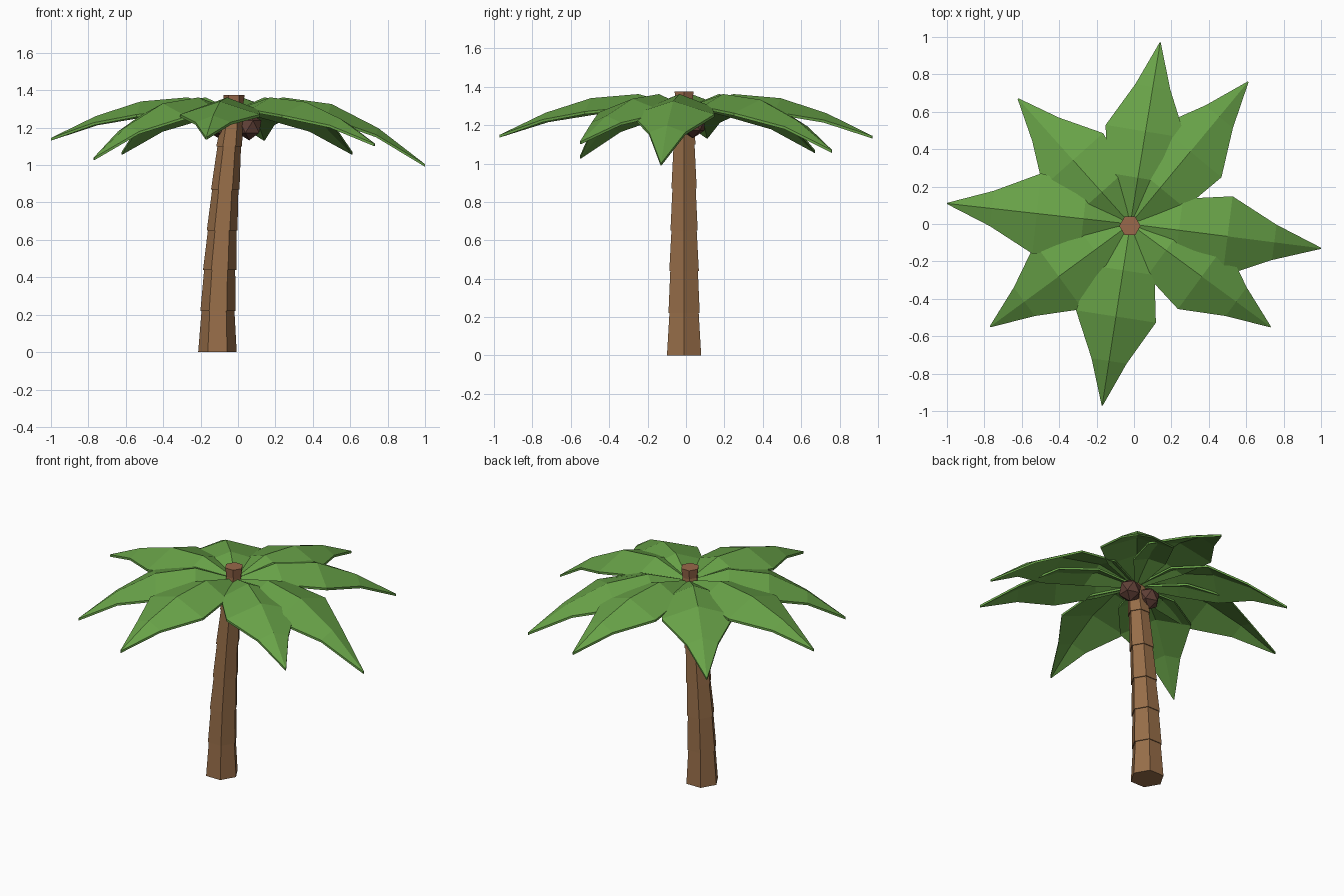
import bpy, bmesh, math
from mathutils import Vector

if "Cube" in bpy.data.objects:
    bpy.data.objects.remove(bpy.data.objects["Cube"])


def material(name, rgb):
    m = bpy.data.materials.new(name)
    m.diffuse_color = (*rgb, 1)
    m.use_nodes = True
    m.node_tree.nodes["Principled BSDF"].inputs["Base Color"].default_value = m.diffuse_color
    return m


BARK = material("bark brown", (0.31, 0.155, 0.066))
CROWN = material("crown brown", (0.32, 0.14, 0.07))
LEAF = material("leaf green", (0.138, 0.36, 0.064))
NUT = material("nut brown", (0.115, 0.05, 0.037))


def add_object(name, bm, mat):
    bmesh.ops.recalc_face_normals(bm, faces=bm.faces[:])
    mesh = bpy.data.meshes.new(name)
    bm.to_mesh(mesh)
    bm.free()
    mesh.materials.append(mat)
    ob = bpy.data.objects.new(name, mesh)
    bpy.context.collection.objects.link(ob)
    return ob


def hex_piece(name, bottom, top, mat):
    """Six-sided tapered piece between two (x, z, radius) sections."""
    bm = bmesh.new()
    rings = []
    for x, z, r in (bottom, top):
        rings.append([bm.verts.new((x + r * math.cos(i * math.pi / 3),
                                    -0.01 + r * math.sin(i * math.pi / 3), z))
                      for i in range(6)])
    low, high = rings
    bm.faces.new(low[::-1])
    bm.faces.new(high)
    for i in range(6):
        j = (i + 1) % 6
        bm.faces.new((low[i], low[j], high[j], high[i]))
    return add_object(name, bm, mat)


# Leaning trunk: stacked segments, each slightly wider at its foot than the one below's top
trunk = [(-0.11, 0, 0.103), (-0.107, 0.22, 0.094), (-0.098, 0.44, 0.089),
         (-0.085, 0.65, 0.082), (-0.068, 0.87, 0.076), (-0.047, 1.10, 0.069),
         (-0.022, 1.32, 0.055)]
for i, (a, b) in enumerate(zip(trunk, trunk[1:])):
    hex_piece(f"trunk_segment_{i + 1}", a, (b[0], b[1], b[2] - 0.006), BARK)

# Crown stub above the leaves
hex_piece("crown_stub", (-0.022, 1.28, 0.045), (-0.022, 1.375, 0.057), CROWN)

# Leaves: ridged blades; rows are (length fraction, half width, edge drop, droop share)
ROWS = [(0.03, 0.03, 0.015, None), (0.255, 0.17, 0.065, 0), (0.51, 0.216, 0.07, 0.1),
        (0.755, 0.095, 0.035, 0.46), (1.0, 0.003, 0.0, 1.0)]
TIPS = [(1.0, -0.13, 1.005), (0.61, 0.76, 1.07), (0.14, 0.97, 1.145),
        (-0.62, 0.67, 1.07), (-1.0, 0.11, 1.145), (-0.77, -0.55, 1.04),
        (-0.17, -0.97, 1.15), (0.73, -0.55, 1.115)]


def leaf(name, tip):
    base = Vector((-0.02, 0, 0))
    span = Vector((tip[0], tip[1], 0)) - base
    side = Vector((-span.y, span.x, 0)).normalized()
    bm = bmesh.new()
    rows = []
    for f, half, drop, droop in ROWS:
        z = 1.30 if droop is None else 1.362 - droop * (1.362 - tip[2])
        mid = base + span * f + Vector((0, 0, z))
        down = Vector((0, 0, -drop))
        rows.append([bm.verts.new(p) for p in
                     (mid + side * half + down, mid, mid - side * half + down)])
    for a, b in zip(rows, rows[1:]):
        for k in (0, 1):
            bm.faces.new((a[k], a[k + 1], b[k + 1], b[k]))
    bmesh.ops.recalc_face_normals(bm, faces=bm.faces[:])
    # make a thin closed blade below the top surface
    top = bm.faces[:]
    new = bmesh.ops.duplicate(bm, geom=bm.verts[:] + bm.edges[:] + top)
    pairs = new["vert_map"]
    for v in [g for g in new["geom"] if isinstance(g, bmesh.types.BMVert)]:
        v.co.z -= 0.014
    rim = [e for f in top for e in f.edges if len(e.link_faces) == 1]
    for e in set(rim):
        a, b = e.verts
        bm.faces.new((a, b, pairs[b], pairs[a]))
    add_object(name, bm, LEAF)


for i, tip in enumerate(TIPS):
    leaf(f"leaf_{i + 1}", tip)

# Nuts hanging under the crown
for i, pos in enumerate([(0.06, 0.035, 1.205), (-0.085, 0.03, 1.205)]):
    bm = bmesh.new()
    bmesh.ops.create_icosphere(bm, subdivisions=1, radius=0.073)
    bmesh.ops.translate(bm, vec=pos, verts=bm.verts[:])
    add_object(f"nut_{i + 1}", bm, NUT)
